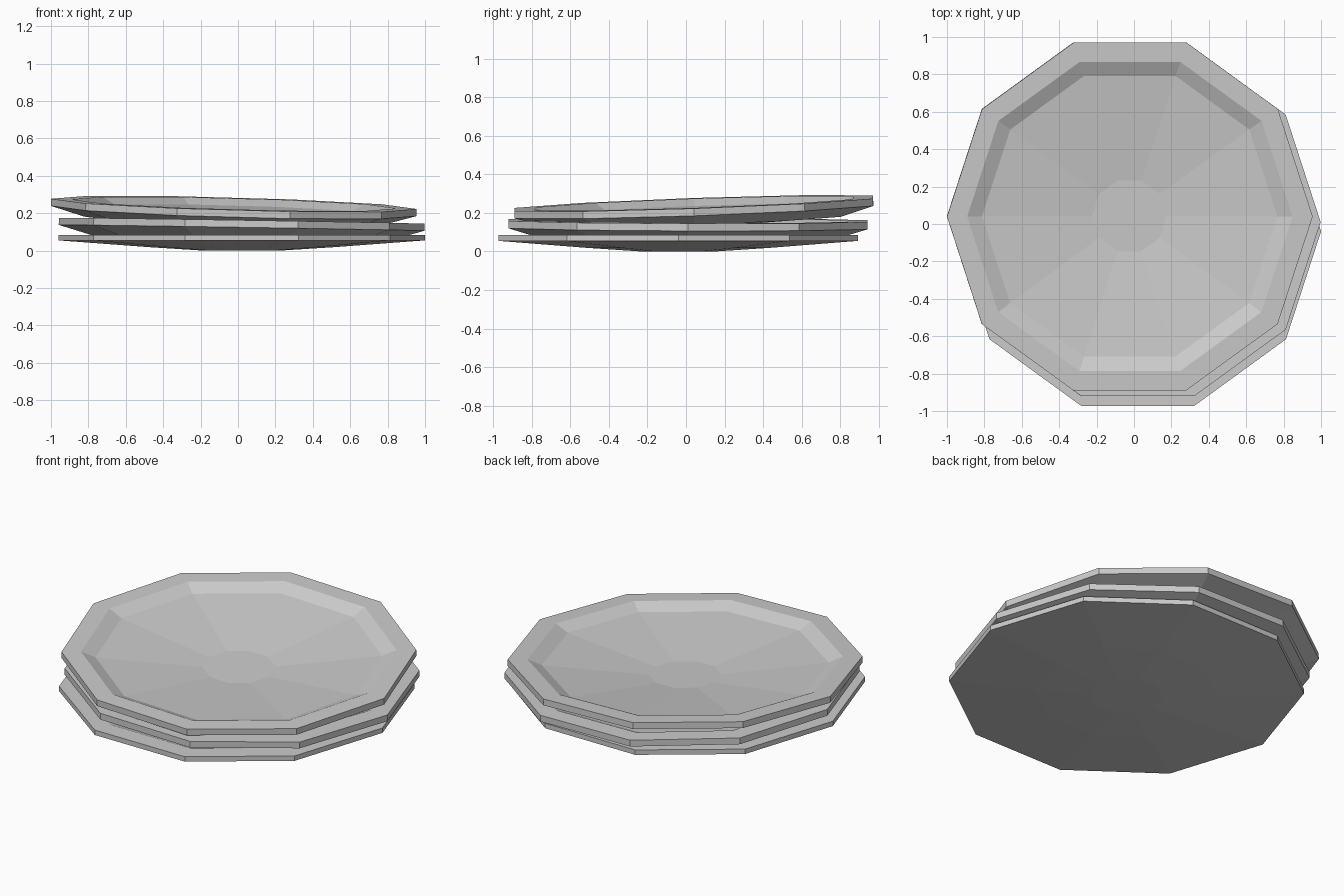
import bpy, bmesh
from math import cos, sin, tau

if "Cube" in bpy.data.objects:
    bpy.data.objects.remove(bpy.data.objects["Cube"])

SIDES = 10


def plate(name, profile, loc, rot):
    """Revolve a (radius, z) profile, running from top centre to bottom centre."""
    bm = bmesh.new()
    rings = [[bm.verts.new((r * cos(tau * i / SIDES), r * sin(tau * i / SIDES), z))
              for i in range(SIDES)] for r, z in profile]
    bm.faces.new(rings[0])
    bm.faces.new(rings[-1][::-1])
    for a, b in zip(rings, rings[1:]):
        for i in range(SIDES):
            j = (i + 1) % SIDES
            bm.faces.new((a[i], b[i], b[j], a[j]))
    bmesh.ops.recalc_face_normals(bm, faces=bm.faces)
    mesh = bpy.data.meshes.new(name)
    bm.to_mesh(mesh)
    bm.free()
    obj = bpy.data.objects.new(name, mesh)
    obj.location, obj.rotation_euler = loc, rot
    bpy.context.collection.objects.link(obj)
    return obj


# Heights are measured from the top of the rim
shallow = [(0.20, -0.065), (0.79, -0.026), (0.87, 0), (0.98, 0),
           (0.98, -0.03), (0.50, -0.066), (0.20, -0.085)]
deep = [(0.20, -0.10), (0.79, -0.036), (0.87, 0), (0.978, 0),
        (0.978, -0.038), (0.80, -0.09), (0.20, -0.118)]

# Stack: flat bottom plate, two slightly tilted plates above it
plate("bottom_plate", shallow, (0.02, -0.04, 0.085), (0, 0, 0))
plate("middle_plate", deep, (0.02, 0.01, 0.16), (-0.003, 0.016, 0))
plate("top_plate", deep, (-0.022, 0.04, 0.25), (0.035, 0.028, 0))
